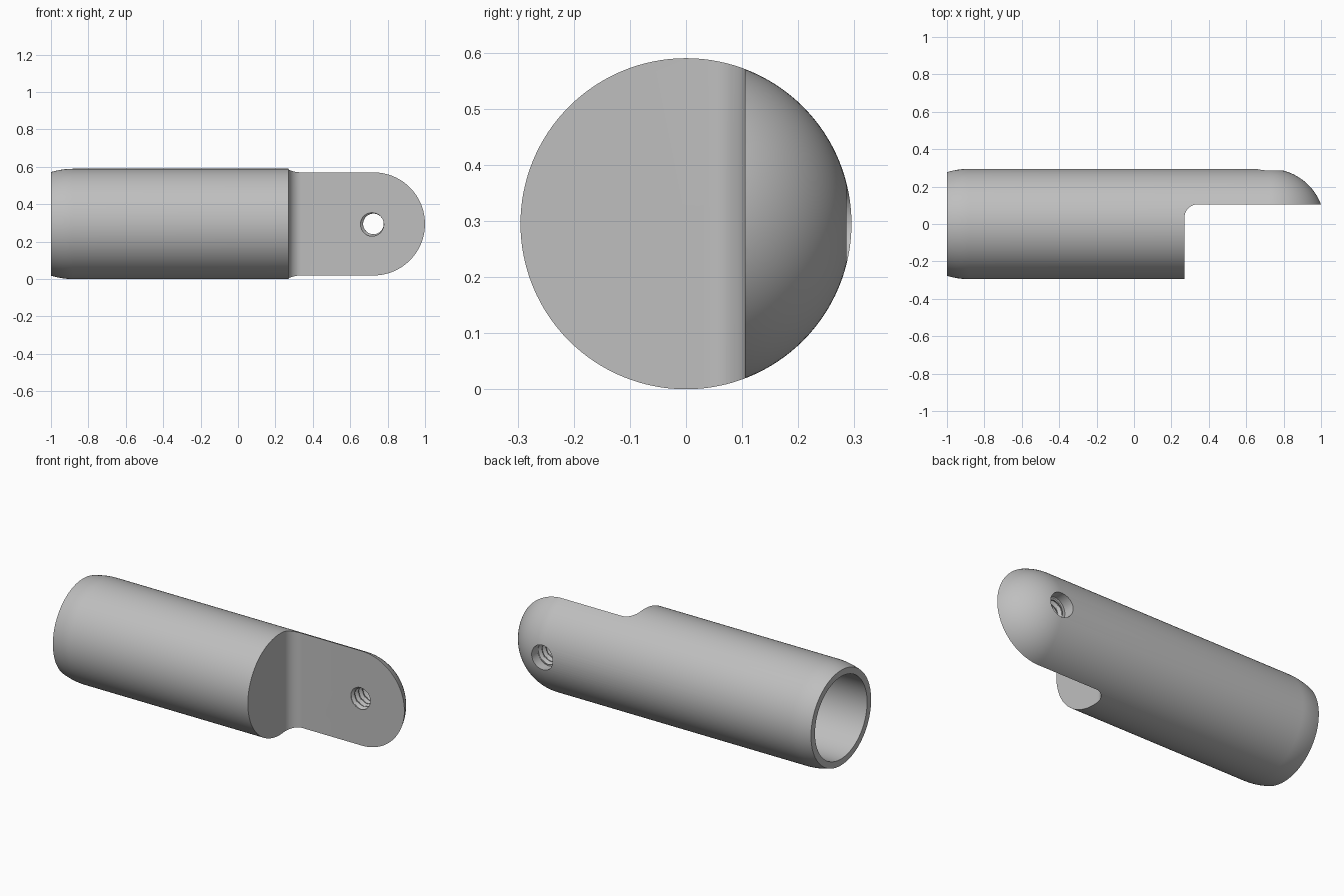
import bpy, bmesh
from math import sin, cos, pi, sqrt, tau
from mathutils import Matrix, Vector

cube = bpy.data.objects.get("Cube")
if cube:
    bpy.data.objects.remove(cube, do_unlink=True)

R = 0.295             # outer radius, also the height of the axis
BORE = 0.24           # socket radius
BORE_END = 0.1        # closed end of the socket
TIP = 0.724           # centre of the domed tip and of the screw hole
FLAT = 0.105          # flat face of the tongue
SHOULDER = 0.27       # where the full round body stops
FILLET = 0.07
AXIS = Vector((0, 0, R))

grey = bpy.data.materials.new("satin grey")
grey.use_nodes = True
colour = (0.52, 0.52, 0.52, 1)
grey.diffuse_color = colour
grey.node_tree.nodes["Principled BSDF"].inputs["Base Color"].default_value = colour


def finish(bm, name):
    bmesh.ops.recalc_face_normals(bm, faces=bm.faces)
    mesh = bpy.data.meshes.new(name)
    bm.to_mesh(mesh)
    bm.free()
    mesh.materials.append(grey)
    obj = bpy.data.objects.new(name, mesh)
    bpy.context.collection.objects.link(obj)
    return obj


def lathe(name, profile, steps=128):
    """Revolve (x, radius) points about the long axis."""
    bm = bmesh.new()
    verts = [bm.verts.new((x, 0, R + r)) for x, r in profile]
    edges = [bm.edges.new(pair) for pair in zip(verts, verts[1:])]
    bmesh.ops.spin(bm, geom=verts + edges, cent=AXIS, axis=(1, 0, 0),
                   angle=tau, steps=steps, use_merge=True)
    bmesh.ops.remove_doubles(bm, verts=bm.verts, dist=1e-5)
    return finish(bm, name)


def prism(name, outline):
    """Extrude an (x, y) outline through the full height."""
    bm = bmesh.new()
    face = bm.faces.new([bm.verts.new((x, y, -0.2)) for x, y in outline])
    new = bmesh.ops.extrude_face_region(bm, geom=[face])["geom"]
    bmesh.ops.translate(bm, vec=(0, 0, 1),
                        verts=[v for v in new if isinstance(v, bmesh.types.BMVert)])
    return finish(bm, name)


def threaded_plug(name, minor, major, pitch, start, thread_end, end, n=48, per_turn=8):
    """Plug along y with a helical thread, then a plain wide section."""
    rows = round((thread_end - start) / pitch * per_turn)
    bm = bmesh.new()
    rings = []
    for j in range(rows + 3):
        y = start + min(j, rows) * pitch / per_turn
        if j == rows + 2:
            y = end
        ring = []
        for i in range(n):
            wave = abs(((y - start) / pitch - i / n) % 1 * 2 - 1)
            r = minor + (major - minor) * min(1, max(0, wave * 1.6 - 0.3))
            if j > rows:
                r = major + 0.001
            a = tau * i / n
            ring.append(bm.verts.new((TIP + r * cos(a), y, R + r * sin(a))))
        rings.append(ring)
    for low, high in zip(rings, rings[1:]):
        for i in range(n):
            k = (i + 1) % n
            bm.faces.new((low[i], low[k], high[k], high[i]))
    bm.faces.new(rings[0])
    bm.faces.new(rings[-1])
    return finish(bm, name)


def cut(target, cutter):
    mod = target.modifiers.new(cutter.name, 'BOOLEAN')
    mod.operation = 'DIFFERENCE'
    mod.solver = 'EXACT'
    mod.object = cutter
    bpy.context.view_layer.objects.active = target
    bpy.ops.object.modifier_apply(modifier=mod.name)
    bpy.data.objects.remove(cutter, do_unlink=True)


# Round body: blind socket, eased rim, straight barrel and domed tip
profile = [(BORE_END, 0), (BORE_END, BORE), (-1, BORE)]
profile += [(-1 + 0.12 * t / 8, R - 0.018 * (1 - t / 8) ** 2) for t in range(9)]
profile += [(TIP + R * sin(a), R * cos(a)) for a in (pi / 2 * t / 32 for t in range(32))]
profile.append((TIP + R, 0))
body = lathe("socket_body", profile)

# Remove the front of the tip end to leave a filleted tongue
outline = [(SHOULDER, -1)]
outline += [(SHOULDER + FILLET * (1 - cos(a)), FLAT - FILLET * (1 - sin(a)))
            for a in (pi / 2 * t / 12 for t in range(13))]
outline += [(1.5, FLAT), (1.5, -1)]
cut(body, prism("tongue_cutter", outline))

# Threaded screw hole with a plain recess at the back
cut(body, threaded_plug("screw_hole_cutter", 0.055, 0.07, 0.036,
                        FLAT - 0.02, 0.23, 0.4))

# Smooth curved surfaces, keep machined edges crisp
bpy.ops.object.select_all(action='DESELECT')
body.select_set(True)
bpy.context.view_layer.objects.active = body
bpy.ops.object.shade_smooth_by_angle(angle=pi / 7)
